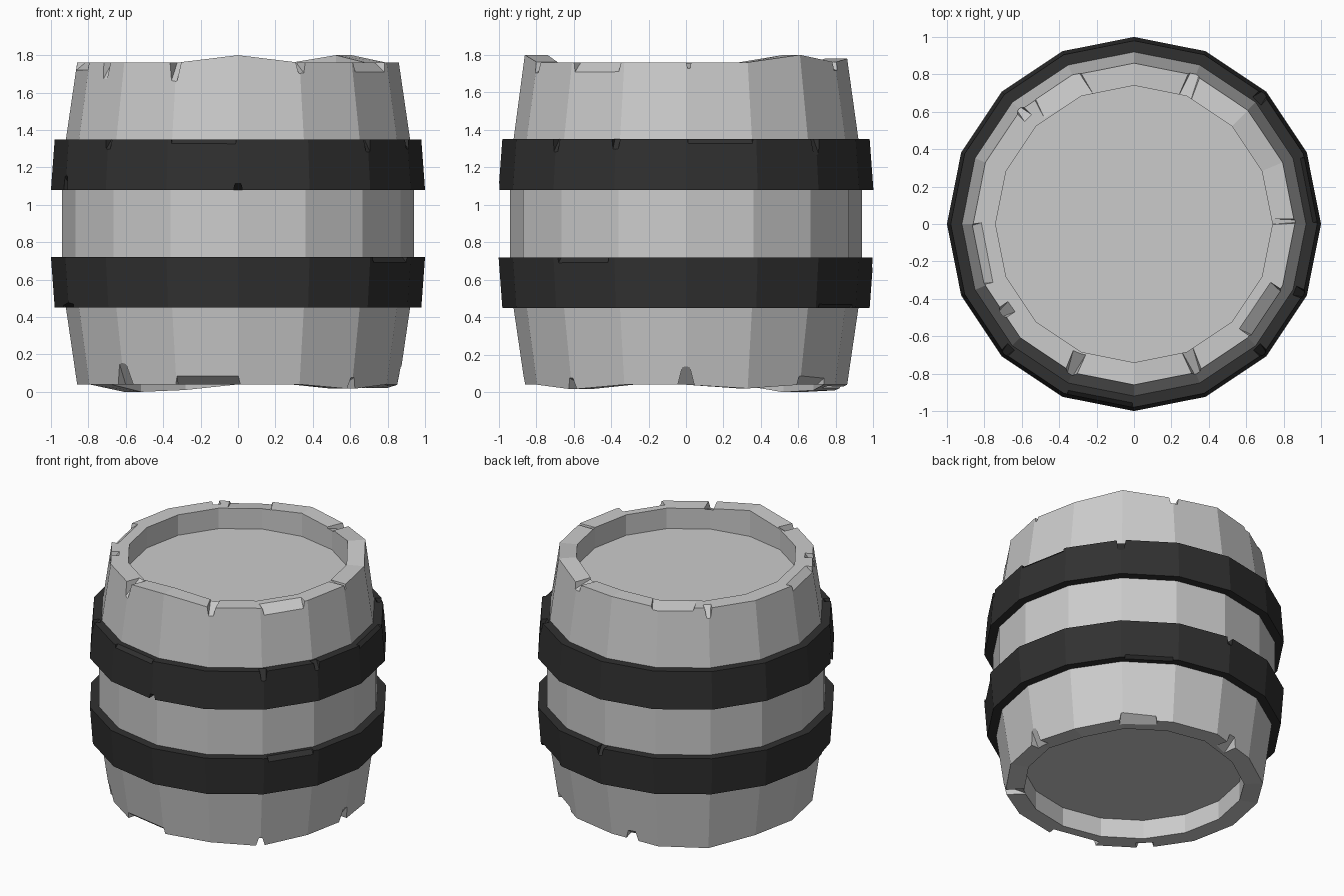
import bpy, bmesh
from math import sin, cos, radians, tau
from mathutils import Matrix, Vector

if "Cube" in bpy.data.objects:
    bpy.data.objects.remove(bpy.data.objects["Cube"])

SIDES = 16


def lathe(name, profile, closed, shift=None):
    """Revolve (radius, z) points; shift(ring, side) gives a z offset."""
    bm = bmesh.new()
    rings = []
    for i, (r, z) in enumerate(profile):
        rings.append([bm.verts.new((r * cos(tau * k / SIDES), r * sin(tau * k / SIDES),
                                    z + (shift(i, k) if shift else 0)))
                      for k in range(SIDES)])
    pairs = list(zip(rings, rings[1:]))
    if closed:
        pairs.append((rings[-1], rings[0]))
    else:
        bm.faces.new(rings[0])
        bm.faces.new(rings[-1])
    for a, b in pairs:
        for k in range(SIDES):
            n = (k + 1) % SIDES
            bm.faces.new((a[k], a[n], b[n], b[k]))
    bmesh.ops.recalc_face_normals(bm, faces=bm.faces)
    mesh = bpy.data.meshes.new(name)
    bm.to_mesh(mesh)
    bm.free()
    ob = bpy.data.objects.new(name, mesh)
    bpy.context.collection.objects.link(ob)
    return ob


def chip_away(ob, radius, z, up, chips):
    """Cut wedges (angle, half width, tip half width, depth, inset) out of a rim."""
    bm = bmesh.new()
    m = 0.07
    for angle, w, tip, d, inset in chips:
        slope = d / inset
        inner, outer = radius - inset - m, radius + m
        top = m * slope + 0.06
        pts = [(outer, s * tip, -d - m * slope) for s in (-1, 1)]
        pts += [(outer, s * w * 1.1, top) for s in (-1, 1)]
        pts += [(inner, s * w, m * slope) for s in (-1, 1)]
        pts += [(inner, s * w, top) for s in (-1, 1)]
        rot = Matrix.Rotation(radians(angle), 3, 'Z')
        verts = [bm.verts.new(rot @ Vector((x, y, z + up * h))) for x, y, h in pts]
        bm.verts.ensure_lookup_table()
        hull = bmesh.ops.convex_hull(bm, input=verts)
        spare = [g for g in hull['geom_interior'] if isinstance(g, bmesh.types.BMVert)]
        bmesh.ops.delete(bm, geom=spare, context='VERTS')
    # Drop doubled tip points so that every wedge stays closed
    bmesh.ops.remove_doubles(bm, verts=bm.verts, dist=0.0005)
    bmesh.ops.recalc_face_normals(bm, faces=bm.faces)
    mesh = bpy.data.meshes.new("chip_cutter")
    bm.to_mesh(mesh)
    bm.free()
    cutter = bpy.data.objects.new("chip_cutter", mesh)
    bpy.context.collection.objects.link(cutter)
    cutter.hide_render = True
    mod = ob.modifiers.new("chips", 'BOOLEAN')
    mod.operation = 'DIFFERENCE'
    mod.solver = 'EXACT'
    mod.object = cutter
    bpy.context.view_layer.objects.active = ob
    bpy.ops.object.modifier_apply(modifier=mod.name)
    bpy.data.objects.remove(cutter)


# Barrel body: recessed ends, bulging staves, uneven rims
body_profile = [(0.735, 0.18), (0.735, 0.04), (0.86, 0.04), (0.92, 0.45), (0.94, 0.72),
                (0.94, 1.08), (0.92, 1.35), (0.86, 1.76), (0.74, 1.76), (0.74, 1.61)]
top_lift = {2: 0.04, 4: 0.02, 12: 0.04}
bottom_drop = {1: -0.02, 6: -0.04, 5: -0.03, 14: -0.025}


def uneven(ring, side):
    if ring in (1, 2):
        return bottom_drop.get(side, 0)
    if ring in (7, 8):
        return top_lift.get(side, 0)
    return 0


body = lathe("barrel_body", body_profile, False, uneven)
chip_away(body, 0.85, 1.76, 1, [
    (1, 0.02, 0.003, 0.03, 0.13), (68, 0.04, 0.02, 0.04, 0.14),
    (119, 0.15, 0.13, 0.02, 0.12), (135, 0.04, 0.003, 0.05, 0.05),
    (191, 0.17, 0.15, 0.04, 0.05), (214, 0.05, 0.003, 0.08, 0.06),
    (247, 0.045, 0.01, 0.08, 0.10), (293, 0.04, 0.01, 0.05, 0.13),
    (326, 0.16, 0.13, 0.05, 0.07)])
chip_away(body, 0.85, 0.04, -1, [
    (0, 0.07, 0.003, 0.07, 0.06), (52, 0.13, 0.11, 0.04, 0.06),
    (100, 0.06, 0.01, 0.05, 0.08), (225, 0.09, 0.003, 0.08, 0.06),
    (259, 0.18, 0.16, 0.045, 0.06), (315, 0.04, 0.003, 0.03, 0.08)])

# Dark metal hoops
dark = bpy.data.materials.new("dark_metal")
dark.diffuse_color = (0.03, 0.03, 0.03, 1)
dark.use_nodes = True
dark.node_tree.nodes["Principled BSDF"].inputs["Base Color"].default_value = dark.diffuse_color
upper = lathe("upper_hoop", [(0.90, 1.08), (1.0, 1.08), (0.98, 1.35), (0.90, 1.35)], True)
lower = lathe("lower_hoop", [(0.90, 0.45), (0.98, 0.45), (1.0, 0.72), (0.90, 0.72)], True)
chip_away(upper, 0.97, 1.35, 1, [
    (11, 0.18, 0.17, 0.03, 0.03), (45, 0.05, 0.003, 0.06, 0.04),
    (225, 0.04, 0.003, 0.04, 0.04), (259, 0.18, 0.17, 0.03, 0.03),
    (315, 0.04, 0.003, 0.05, 0.04), (337.5, 0.04, 0.003, 0.04, 0.04)])
chip_away(upper, 0.99, 1.08, -1, [
    (202, 0.05, 0.003, 0.07, 0.05), (270, 0.04, 0.003, 0.03, 0.05)])
chip_away(lower, 0.98, 0.72, 1, [
    (90, 0.04, 0.003, 0.04, 0.04), (326, 0.17, 0.15, 0.03, 0.03)])
chip_away(lower, 0.97, 0.45, -1, [
    (56, 0.17, 0.15, 0.025, 0.03), (200, 0.1, 0.08, 0.02, 0.03)])
for hoop in (upper, lower):
    hoop.data.materials.clear()
    hoop.data.materials.append(dark)
